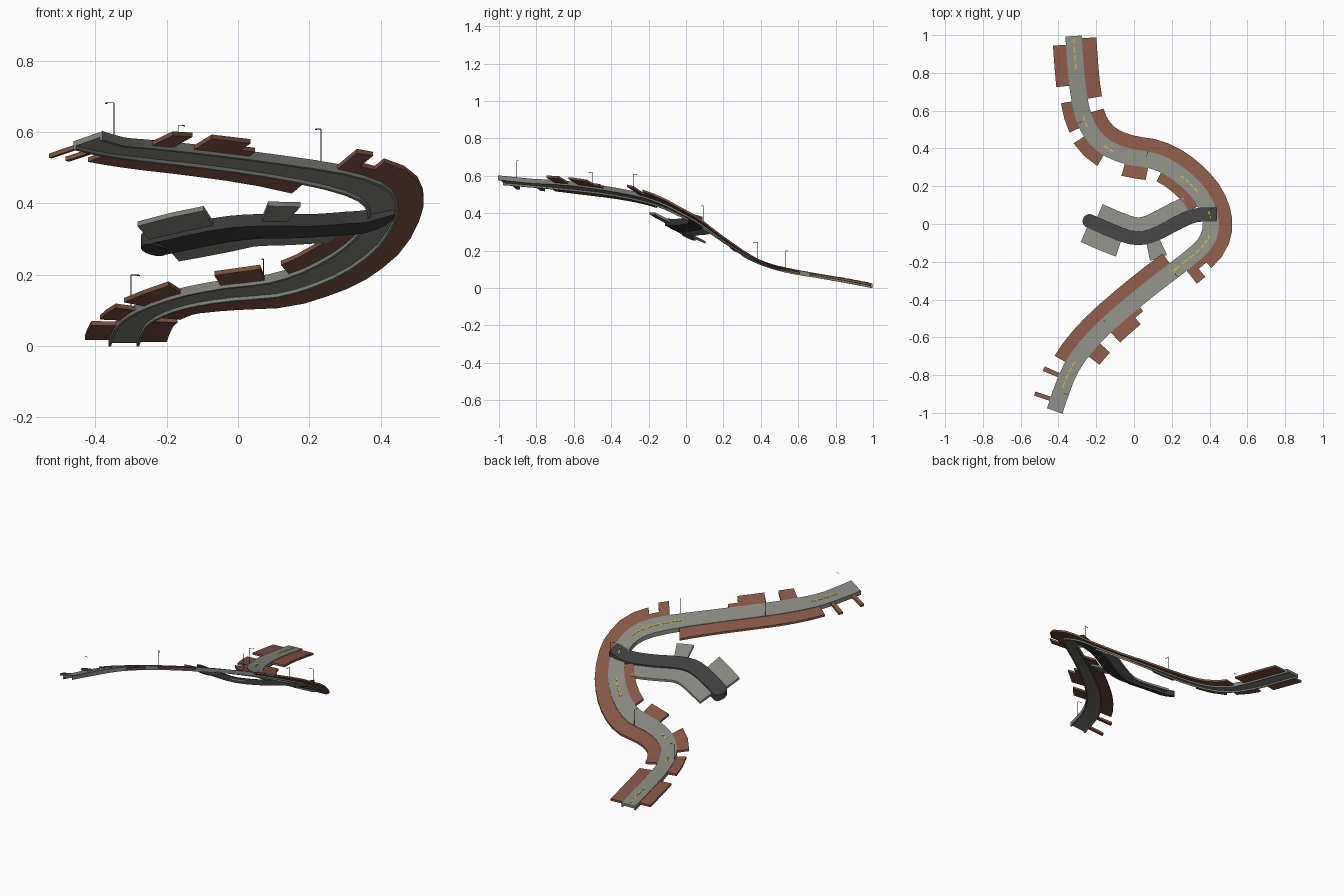
import bpy, bmesh
from math import floor
from mathutils import Vector, Matrix

cube = bpy.data.objects.get("Cube")
if cube:
    bpy.data.objects.remove(cube)


def material(name, r, g, b):
    m = bpy.data.materials.new(name)
    m.use_nodes = True
    m.diffuse_color = (r, g, b, 1)
    m.node_tree.nodes["Principled BSDF"].inputs["Base Color"].default_value = (r, g, b, 1)
    return m


GREY = material("road grey", .24, .242, .212)
BROWN = material("brick brown", .235, .092, .06)
DARK = material("dark asphalt", .05, .05, .051)
YELLOW = material("line yellow", .65, .41, .03)
BLACK = material("lamp black", .02, .02, .02)

# Centre lines: x, y, height of the top, banking slope towards the left of travel
ROAD = [(-.32, .995, .024, 0), (-.31, .85, .052, 0), (-.295, .7, .078, -.02),
        (-.265, .56, .102, -.1), (-.21, .46, .127, -.2), (-.13, .395, .15, -.35),
        (-.02, .355, .168, -.45), (.1, .335, .18, -.5), (.2, .29, .21, -.46),
        (.29, .22, .255, -.42), (.36, .14, .31, -.28), (.4, .05, .37, .02),
        (.405, -.03, .413, .3), (.37, -.11, .452, .52), (.27, -.2, .485, .52),
        (.1, -.33, .515, .44), (-.07, -.47, .538, .42), (-.2, -.59, .553, .41),
        (-.3, -.71, .564, .36), (-.36, -.82, .572, .3), (-.42, -.99, .588, .33)]
RAMP = [(.44, .05, .392, .3), (.36, .05, .366, .42), (.29, .035, .36, .45),
        (.19, -.015, .353, .45), (.1, -.06, .353, .47), (.02, -.075, .35, .5),
        (-.07, -.055, .338, .5), (-.235, .015, .303, .45)]


def sample(path, t):
    """Smooth point on a path at index t."""
    n = len(path) - 1
    i = min(max(floor(t), 0), n - 1)
    u = t - i
    b, c = Vector(path[i]), Vector(path[i + 1])
    a = Vector(path[i - 1]) if i > 0 else b * 2 - c
    d = Vector(path[i + 2]) if i + 2 <= n else c * 2 - b
    return b + .5 * u * (c - a + u * (2 * a - 5 * b + 4 * c - d + u * (3 * (b - c) + d - a)))


def across(path, t):
    """Centre point and the banked sideways vector, left of travel."""
    e = .02
    p = sample(path, t)
    d = sample(path, t + e) - sample(path, t - e)
    flat = Vector((-d.y, d.x, 0)).normalized()
    return Vector(p[:3]), flat + Vector((0, 0, p.w))


def finish(name, bm, mat):
    bmesh.ops.recalc_face_normals(bm, faces=bm.faces)
    me = bpy.data.meshes.new(name)
    bm.to_mesh(me)
    bm.free()
    me.materials.append(mat)
    ob = bpy.data.objects.new(name, me)
    bpy.context.collection.objects.link(ob)


def slab(name, path, t0, t1, near, far, mat, thick, lift=0.0):
    """Banked strip that follows a path between two sideways offsets."""
    bm = bmesh.new()
    steps = max(1, round((t1 - t0) * 2))
    rings = []
    for k in range(steps + 1):
        p, side = across(path, t0 + (t1 - t0) * k / steps)
        rings.append([bm.verts.new(p + side * o + Vector((0, 0, z)))
                      for o, z in ((near, lift), (far, lift),
                                   (far, lift - thick), (near, lift - thick))])
    for r, s in zip(rings, rings[1:]):
        for j in range(4):
            bm.faces.new((r[j], r[j - 1], s[j - 1], s[j]))
    bm.faces.new(rings[0])
    bm.faces.new(rings[-1])
    finish(name, bm, mat)


# Main road with hanging edge beams, and its side ramp
slab("main_road", ROAD, 0, 20, -.043, .043, GREY, .015)
slab("left_edge_beam", ROAD, 0, 20, .036, .0432, GREY, .024, -.0005)
slab("right_edge_beam", ROAD, 0, 20, -.0432, -.036, GREY, .024, -.0005)
slab("side_ramp", RAMP, 0, 7, -.037, .037, DARK, .034)

# Rounded end of the ramp
p, side = across(RAMP, 7)
along = Vector((side.y, -side.x, 0)).normalized()
frame = Matrix((along, side, Vector((0, 0, 1)))).transposed().to_4x4()
frame.translation = p - Vector((0, 0, .017))
bm = bmesh.new()
bmesh.ops.create_cone(bm, cap_ends=True, segments=24, radius1=.037, radius2=.037,
                      depth=.034, matrix=frame)
finish("ramp_round_end", bm, DARK)

# Brown shoulders: start, end, outer offset (positive is left of travel)
SHOULDERS = [(.1, 2.3, .12), (2.85, 13.45, .114), (13.45, 13.8, .075), (13.8, 14.12, .13),
             (15.55, 15.8, .07), (15.8, 16.6, .115), (17.1, 17.7, .115),
             (.3, 1.75, -.112), (2.3, 3.3, -.1), (3.7, 4.9, -.108), (5.85, 6.85, -.108),
             (7.6, 10.3, -.095), (14.35, 18.4, -.108),
             (18.9, 19.05, -.13), (19.65, 19.77, -.13)]
for i, (a, b, far) in enumerate(SHOULDERS):
    near = .038 if far > 0 else -.038
    slab(f"shoulder_{i + 1}", ROAD, a, b, near, far, BROWN, .012, -.003)

# Grey plates beside the ramp
for i, (a, b, far) in enumerate([(5.9, 7, .12), (3.75, 4.5, .125), (1.9, 6.85, -.11)]):
    near = .03 if far > 0 else -.03
    slab(f"ramp_plate_{i + 1}", RAMP, a, b, near, far, GREY, .013, -.008)

# Yellow centre dashes
count = 0
for a, b in [(.1, 1.3), (2.9, 3.2), (4.7, 5.3), (8.5, 9.5), (10.8, 11.3),
             (12.4, 14.3), (18.2, 19.4)]:
    t = a
    while t < b:
        count += 1
        slab(f"centre_dash_{count}", ROAD, t, t + .2, -.0035, .0035, YELLOW, .003,
             .014 if 10 < t < 12 else .002)
        t += .3


def rod(bm, a, b, r):
    d = b - a
    m = Matrix.Translation((a + b) / 2) @ d.to_track_quat('Z', 'Y').to_matrix().to_4x4()
    bmesh.ops.create_cone(bm, cap_ends=True, segments=6, radius1=r, radius2=r,
                          depth=d.length, matrix=m)


# Street lamps on the road edges, arms reaching over the road
for i, (t, s) in enumerate([(3.1, -1), (6.7, 1), (10.7, 1), (14.4, 1), (16.5, -1), (19.45, 1)]):
    p, side = across(ROAD, t)
    foot = p + side * .042 * s
    top = foot + Vector((0, 0, .09))
    inward = Vector((-side.x, -side.y, 0)) * s
    bm = bmesh.new()
    rod(bm, foot, top, .0012)
    rod(bm, top, top + inward * .024, .001)
    rod(bm, top + inward * .018, top + inward * .026 - Vector((0, 0, .002)), .0018)
    finish(f"street_lamp_{i + 1}", bm, BLACK)
